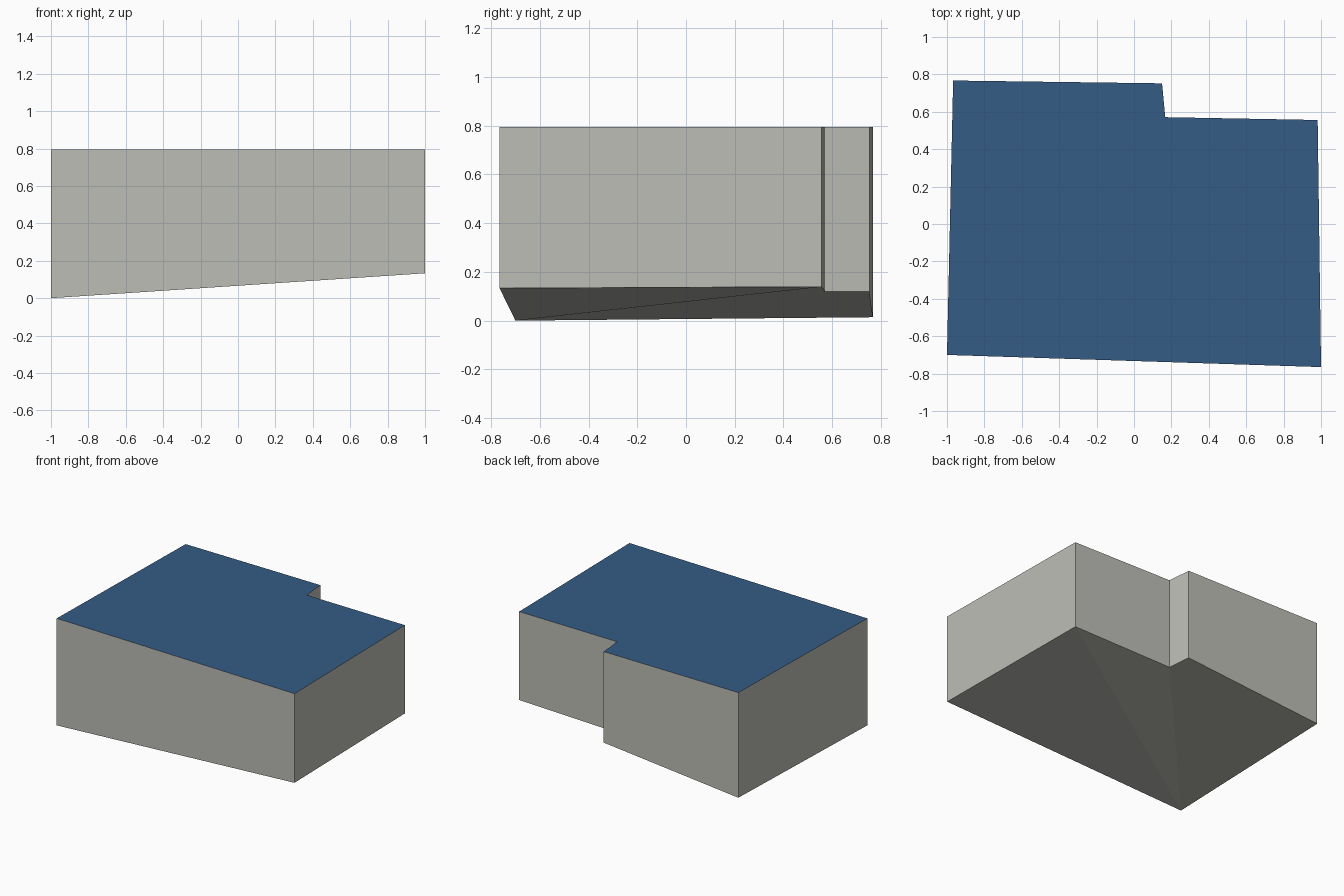
import bpy, bmesh

if "Cube" in bpy.data.objects:
    bpy.data.objects.remove(bpy.data.objects["Cube"])


def material(name, rgb):
    m = bpy.data.materials.new(name)
    m.diffuse_color = (*rgb, 1.0)
    m.use_nodes = True
    m.node_tree.nodes["Principled BSDF"].inputs["Base Color"].default_value = m.diffuse_color
    return m


TOP = 0.795
# Footprint corners (x, y) with the height of the sloping ground below each,
# anticlockwise from the front left corner
CORNERS = [(-1.0, -0.70, 0.0), (1.0, -0.765, 0.133), (0.982, 0.556, 0.139),
           (0.167, 0.571, 0.119), (0.15, 0.752, 0.119), (-0.967, 0.767, 0.014)]

mesh = bpy.data.meshes.new("building")
building = bpy.data.objects.new("building", mesh)
bpy.context.collection.objects.link(building)
mesh.materials.append(material("grey walls", (0.51, 0.51, 0.47)))
mesh.materials.append(material("blue roof", (0.035, 0.107, 0.24)))

bm = bmesh.new()
low = [bm.verts.new(c) for c in CORNERS]
high = [bm.verts.new((x, y, TOP)) for x, y, z in CORNERS]
n = len(CORNERS)

# Walls
for i in range(n):
    j = (i + 1) % n
    bm.faces.new((low[i], low[j], high[j], high[i]))

# Uneven underside, fanned from the lowest corner
for i in range(1, n - 1):
    bm.faces.new((low[0], low[i + 1], low[i]))

# Flat roof
bm.faces.new(high).material_index = 1

bm.to_mesh(mesh)
bm.free()
